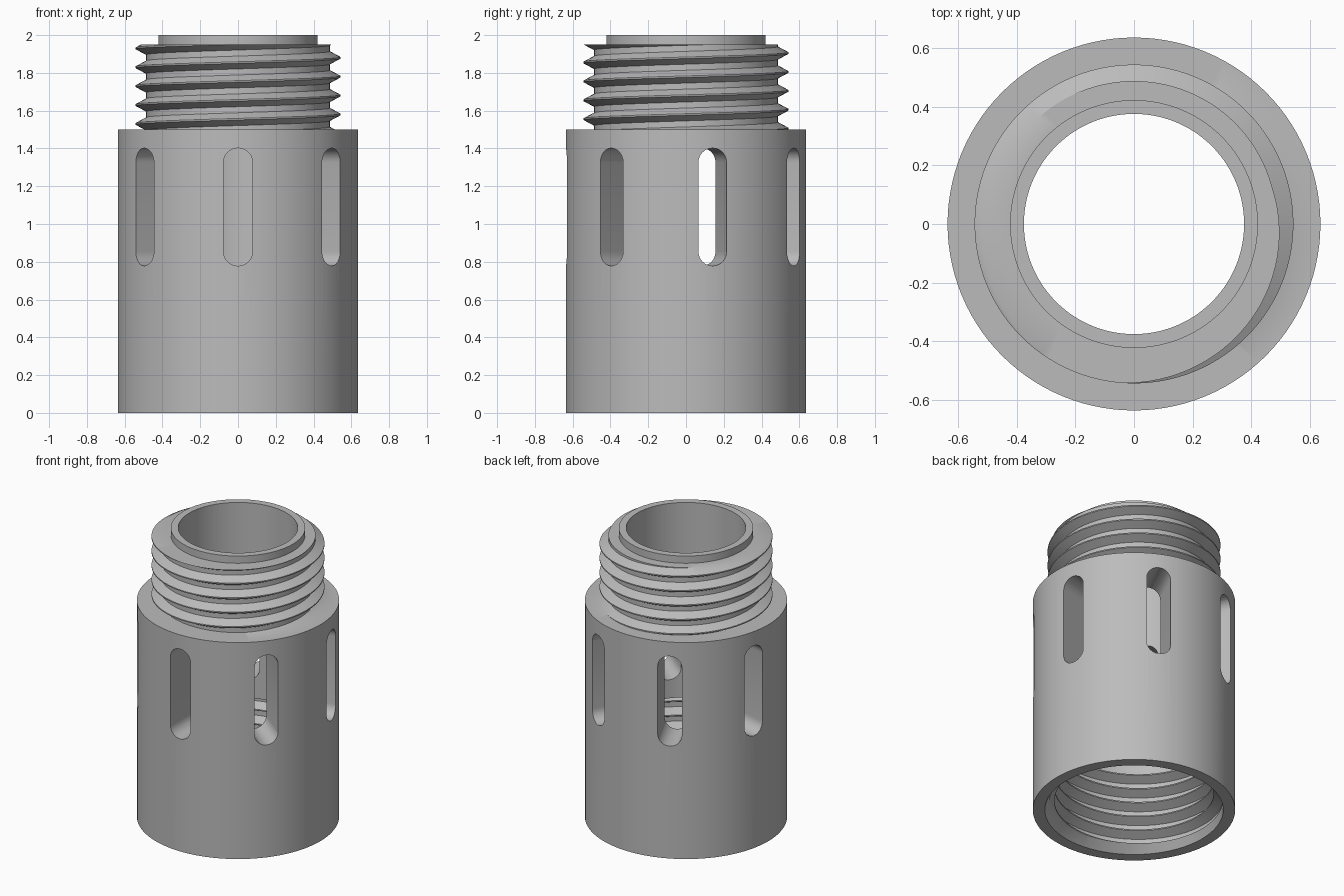
import bpy, bmesh, math
from mathutils import Matrix

SEGMENTS = 112
PITCH = 0.1
SLOTS = 7

cube = bpy.data.objects.get("Cube")
if cube:
    bpy.data.objects.remove(cube, do_unlink=True)

grey = bpy.data.materials.new("plain_grey")
grey.use_nodes = True
colour = (0.5, 0.5, 0.5, 1)
grey.diffuse_color = colour
grey.node_tree.nodes["Principled BSDF"].inputs["Base Color"].default_value = colour


def finish(name, bm):
    """Turn a bmesh into a linked object."""
    bmesh.ops.recalc_face_normals(bm, faces=bm.faces)
    mesh = bpy.data.meshes.new(name)
    bm.to_mesh(mesh)
    bm.free()
    mesh.materials.append(grey)
    obj = bpy.data.objects.new(name, mesh)
    bpy.context.collection.objects.link(obj)
    return obj


def thread_column(low, high, root, crest, turn):
    """Rising (r, z) points of a helical V thread at one angle, cut flat at both ends."""
    flat, half = 0.004, 0.034
    points = []
    first = math.floor(low / PITCH) - 2
    for k in range(first, math.ceil(high / PITCH) + 2):
        centre = (k + 0.8 + turn) * PITCH
        for offset in (-half, -flat, flat, half):
            z = min(max(centre + offset, low), high)
            phase = (z / PITCH - 0.8 - turn) % 1
            distance = min(phase, 1 - phase) * PITCH
            fall = min(max((distance - flat) / (half - flat), 0), 1)
            points.append((crest + (root - crest) * fall, z))
    return points


# Sleeve section: rim, male thread, outer wall, female thread, ledge, bore
def section(turn):
    male = thread_column(1.5, 1.95, 0.487, 0.543, turn)
    female = thread_column(0.05, 0.58, 0.56, 0.5, turn)
    return ([(0.375, 2), (0.422, 2), (0.422, 1.95)] + male[::-1]
            + [(0.635, 1.5), (0.635, 0), (0.56, 0)] + female
            + [(0.56, 0.65), (0.375, 0.65)])


bm = bmesh.new()
columns = []
for i in range(SEGMENTS + 1):
    a = math.tau * i / SEGMENTS
    columns.append([bm.verts.new((r * math.cos(a), r * math.sin(a), z))
                    for r, z in section(i / SEGMENTS)])
for left, right in zip(columns, columns[1:]):
    for j in range(len(left)):
        k = (j + 1) % len(left)
        bm.faces.new((left[j], right[j], right[k], left[k]))
bmesh.ops.remove_doubles(bm, verts=bm.verts, dist=0.0001)
sleeve = finish("threaded_sleeve", bm)

# Ring of round-ended slots through the sleeve wall
bm = bmesh.new()
for s in range(SLOTS):
    outline = []
    for i in range(26):
        a = math.pi * (i % 13) / 12 + (math.pi if i > 12 else 0)
        mid = 1.325 if i < 13 else 0.855
        outline.append(bm.verts.new((0.077 * math.cos(a), -0.3, mid + 0.077 * math.sin(a))))
    face = bm.faces.new(outline)
    grown = bmesh.ops.extrude_face_region(bm, geom=[face])["geom"]
    far = [v for v in grown if isinstance(v, bmesh.types.BMVert)]
    bmesh.ops.translate(bm, verts=far, vec=(0, -0.5, 0))
    bmesh.ops.rotate(bm, verts=outline + far, cent=(0, 0, 0),
                     matrix=Matrix.Rotation(math.tau * s / SLOTS, 3, "Z"))
cutter = finish("slot_cutter", bm)
cutter.hide_render = True

bpy.ops.object.select_all(action="DESELECT")
sleeve.select_set(True)
bpy.context.view_layer.objects.active = sleeve
cut = sleeve.modifiers.new("slots", "BOOLEAN")
cut.operation = "DIFFERENCE"
cut.solver = "EXACT"
cut.object = cutter
bpy.ops.object.modifier_apply(modifier=cut.name)
bpy.data.objects.remove(cutter, do_unlink=True)
bpy.ops.object.shade_smooth_by_angle(angle=math.radians(30))
